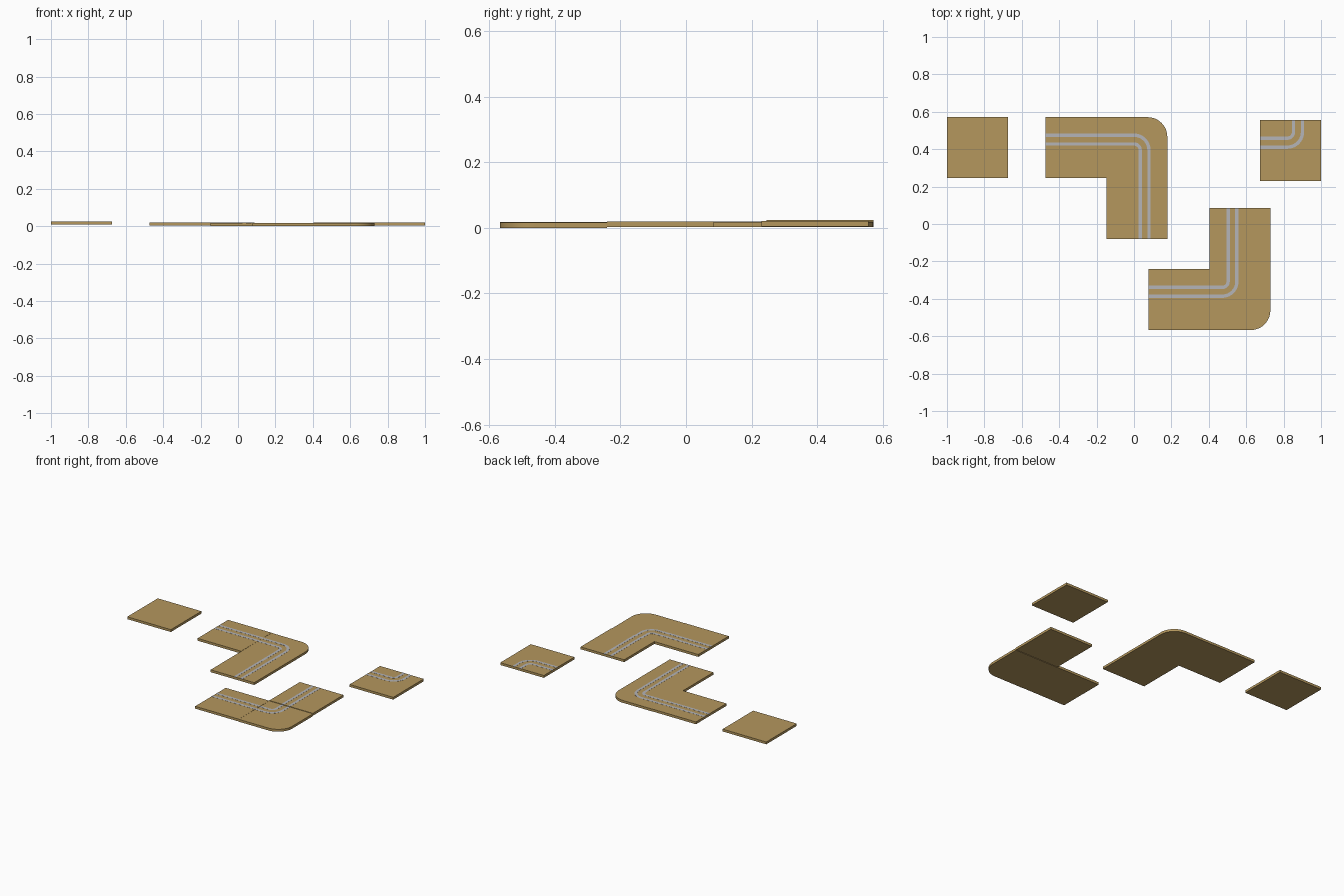
import bpy, bmesh, math

if "Cube" in bpy.data.objects:
    bpy.data.objects.remove(bpy.data.objects["Cube"])

S = 0.326        # tile side
T = 0.016        # tile thickness
W = 0.018        # stripe width
LIFT = 0.0006    # stripe relief above the tile


def material(name, rgb):
    m = bpy.data.materials.new(name)
    m.diffuse_color = (*rgb, 1)
    m.use_nodes = True
    m.node_tree.nodes["Principled BSDF"].inputs["Base Color"].default_value = m.diffuse_color
    return m


TAN = material("tan_board", (0.46, 0.31, 0.11))
GREY = material("grey_stripe", (0.46, 0.46, 0.48))


def finish(bm, name, mat, smooth=False):
    bmesh.ops.recalc_face_normals(bm, faces=bm.faces)
    me = bpy.data.meshes.new(name)
    bm.to_mesh(me)
    bm.free()
    ob = bpy.data.objects.new(name, me)
    bpy.context.collection.objects.link(ob)
    me.materials.append(mat)
    if smooth:
        bpy.context.view_layer.objects.active = ob
        ob.select_set(True)
        bpy.ops.object.shade_smooth_by_angle(angle=math.radians(30))
        ob.select_set(False)
    return ob


# square tile; round_y = +1 / -1 rounds the corner at +x and that y side
def tile(name, x, y, z, round_y=0, radius=0.105):
    pts = [(x, y), (x + S, y), (x + S, y + S), (x, y + S)]
    if round_y:
        cx = x + S - radius
        cy = y + S - radius if round_y > 0 else y + radius
        arc = [(cx + radius * math.cos(a), cy + radius * math.sin(a))
               for a in [math.radians(7.5 * i) * round_y for i in range(13)]]
        if round_y > 0:
            pts[2:3] = arc
        else:
            pts[1:2] = arc[::-1]
    bm = bmesh.new()
    face = bm.faces.new([bm.verts.new((px, py, z)) for px, py in pts])
    ext = bmesh.ops.extrude_face_region(bm, geom=[face])
    verts = [g for g in ext["geom"] if isinstance(g, bmesh.types.BMVert)]
    bmesh.ops.translate(bm, verts=verts, vec=(0, 0, T))
    finish(bm, name, TAN, bool(round_y))


# thin ribbon between two matching edge lines, resting on a tile top
def ribbon(name, left, right, z):
    top, low = z + T + LIFT, z + T - 0.001
    bm = bmesh.new()
    rings = [[bm.verts.new(p) for p in ((*a, low), (*b, low), (*b, top), (*a, top))]
             for a, b in zip(left, right)]
    for r, q in zip(rings, rings[1:]):
        for i in range(4):
            j = (i + 1) % 4
            bm.faces.new((r[i], r[j], q[j], q[i]))
    bm.faces.new(rings[0])
    bm.faces.new(rings[-1])
    finish(bm, name, GREY, True)


# bend: comes from -x, turns around the centre, leaves along -side * y
def bend(name, cx, cy, side, radius, x_start, y_end, z):
    def line(r):
        arc = [(cx + r * math.sin(a), cy + side * r * math.cos(a))
               for a in [math.radians(9 * i) for i in range(11)]]
        return [(x_start, cy + side * r)] + arc + [(cx + r, y_end)]
    ribbon(name, line(radius - W / 2), line(radius + W / 2), z)


def corner_run(name, x, y, side, cx, cy, radii, dz):
    z_arm, z_corner, z_leg = dz
    leg_y = y - side * S
    tile(name + "_side_tile", x - S, y, z_arm)
    tile(name + "_corner_tile", x, y, z_corner, side)
    tile(name + "_leg_tile", x, leg_y, z_leg)
    y_join = y if side > 0 else y + S
    for i, r in enumerate(radii):
        bend(f"{name}_corner_stripe_{i}", cx, cy, side, r, x, y_join, z_corner)
        ys = [cy + side * (r + d) for d in (-W / 2, W / 2)]
        ribbon(f"{name}_side_stripe_{i}", [(x - S, ys[0]), (x, ys[0])],
               [(x - S, ys[1]), (x, ys[1])], z_arm)
        xs = [cx + r + d for d in (-W / 2, W / 2)]
        y_out = y_join - side * S
        ribbon(f"{name}_leg_stripe_{i}", [(xs[0], y_join), (xs[0], y_out)],
               [(xs[1], y_join), (xs[1], y_out)], z_leg)


# plain loose tile
tile("plain_tile", -1.0, 0.245, 0.008)

# back L-shaped run and front L-shaped run, mirrored in y
corner_run("back_run", -0.148, 0.245, 1, 0.0, 0.395, (0.033, 0.08), (0.003, 0.002, 0.002))
corner_run("front_run", 0.403, -0.567, -1, 0.472, -0.308, (0.031, 0.078), (0.001, 0.0, 0.003))

# loose tile with a small bend
tile("bend_tile", 1 - S, 0.23, 0.004)
for i, r in enumerate((0.033, 0.081)):
    bend(f"bend_tile_stripe_{i}", 0.82, 0.492, -1, r, 1 - S, 0.23 + S, 0.004)
